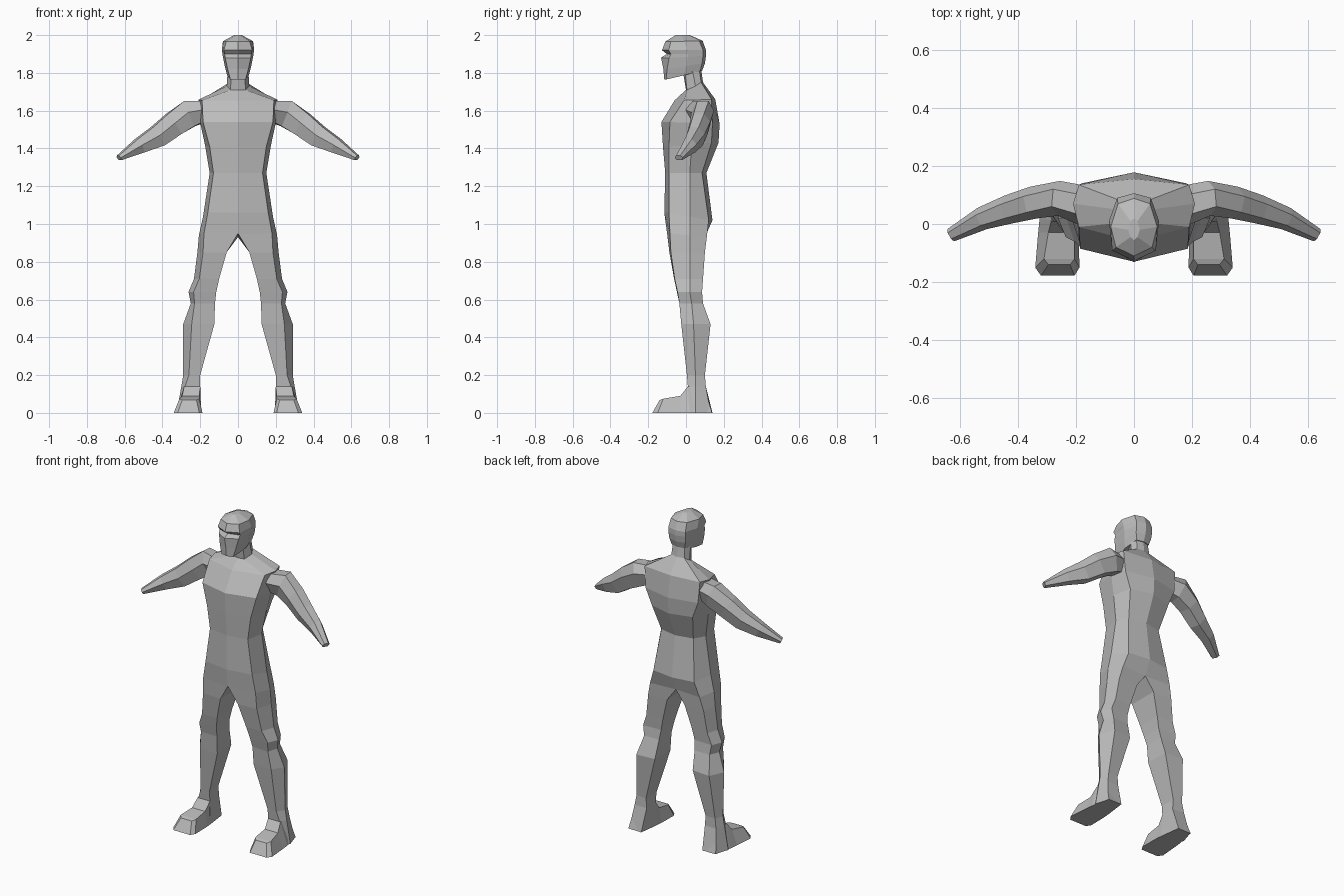
import bpy, bmesh
from mathutils import Vector

skin = bpy.data.materials.new("plain grey")
skin.diffuse_color = (0.5, 0.5, 0.5, 1)


def loft(bm, rings, closed_from=0, caps=(True, True)):
    """Skin a list of point rings; rings before closed_from stay open on the centre plane."""
    rows = [[bm.verts.new(p) for p in ring] for ring in rings]
    n = len(rows[0])
    for k in range(len(rows) - 1):
        a, b = rows[k], rows[k + 1]
        for i in range(n if k >= closed_from else n - 1):
            j = (i + 1) % n
            bm.faces.new((a[i], a[j], b[j], b[i]))
    if caps[0]:
        bm.faces.new(rows[0])
    if caps[1]:
        bm.faces.new(rows[-1])


def finish(name, bm):
    """Mirror across x = 0, weld and make the object."""
    copy = bmesh.ops.duplicate(bm, geom=bm.verts[:] + bm.edges[:] + bm.faces[:])["geom"]
    for g in copy:
        if isinstance(g, bmesh.types.BMVert):
            g.co.x = -g.co.x
    bmesh.ops.remove_doubles(bm, verts=bm.verts[:], dist=0.0005)
    bmesh.ops.recalc_face_normals(bm, faces=bm.faces[:])
    me = bpy.data.meshes.new(name)
    bm.to_mesh(me)
    bm.free()
    me.materials.append(skin)
    bpy.context.collection.objects.link(bpy.data.objects.new(name, me))


def half_ring(zf, zb, yf, xfo, yfo, xs, ys, xbo, ybo, yb):
    """Front centre, front corner, side, back corner, back centre."""
    return [(0, yf, zf), (xfo, yfo, zf), (xs, ys, (zf + zb) / 2), (xbo, ybo, zb), (0, yb, zb)]


def leg_ring(z, xfi, yfi, xfo, yfo, xs, ys, xbo, ybo, xbi, ybi):
    return [(xfi, yfi, z), (xfo, yfo, z), (xs, ys, z), (xbo, ybo, z), (xbi, ybi, z)]


# Body: neck and torso down to the crotch, then on into the legs
torso = [
    (1.80, 1.82, -.015, .035, -.005, .055, .035, .04, .07, .08),
    (1.71, 1.75, .0, .04, .005, .06, .05, .045, .08, .09),
    (1.655, 1.66, -.06, .19, -.01, .21, .07, .19, .135, .155),
    (1.54, 1.53, -.13, .185, -.085, .20, .04, .18, .14, .178),
    (1.41, 1.43, -.122, .15, -.09, .175, .03, .14, .135, .172),
    (1.27, 1.27, -.11, .13, -.09, .15, .02, .11, .085, .108),
    (1.06, 1.02, -.115, .16, -.09, .185, .02, .14, .12, .14),
    (.95, .93, -.10, .18, -.085, .207, .02, .17, .11, .10),
]
legs = [
    (.85, .06, -.088, .185, -.08, .215, .02, .19, .10, .06, .10),
    (.71, .10, -.063, .205, -.06, .233, .02, .21, .09, .10, .085),
    (.64, .115, -.048, .235, -.045, .262, .02, .235, .085, .115, .08),
    (.58, .122, -.032, .23, -.035, .25, .03, .225, .09, .122, .09),
    (.47, .125, -.025, .245, -.025, .29, .04, .25, .13, .13, .12),
    (.20, .20, .005, .26, .005, .29, .05, .27, .10, .205, .10),
    (.14, .20, .01, .28, .01, .30, .05, .28, .105, .20, .10),
    (.0, .195, .0, .31, .0, .325, .05, .30, .13, .21, .14),
]
bm = bmesh.new()
loft(bm, [half_ring(*r) for r in torso] + [leg_ring(*r) for r in legs], len(torso) - 1)
finish("body", bm)

# Head with chin, recessed eye band, brow and crown
head = [
    (1.765, 1.81, -.115, .04, -.105, .058, -.01, .045, .075, .085),
    (1.82, 1.85, -.12, .055, -.10, .07, .0, .055, .085, .10),
    (1.88, 1.89, -.132, .068, -.09, .08, .01, .058, .09, .106),
    (1.90, 1.90, -.102, .07, -.08, .082, .01, .058, .09, .106),
    (1.92, 1.92, -.127, .075, -.092, .086, .01, .058, .09, .106),
    (1.965, 1.97, -.11, .062, -.08, .08, -.01, .055, .07, .088),
    (2.0, 2.0, -.055, .012, -.045, .02, -.02, .012, .01, .02),
]
bm = bmesh.new()
loft(bm, [half_ring(*r) for r in head], len(head))
finish("head", bm)

# Arms: six-sided limbs, centre x y z, half height, half depth
arm = [
    (.16, .06, 1.60, .05, .07),
    (.255, .088, 1.585, .072, .06),
    (.34, .075, 1.53, .064, .056),
    (.425, .052, 1.465, .057, .05),
    (.52, .02, 1.415, .04, .04),
    (.63, -.038, 1.35, .014, .024),
]
rings = []
for i, (x, y, z, hh, hd) in enumerate(arm):
    a, b = arm[max(i - 1, 0)], arm[min(i + 1, len(arm) - 1)]
    axis = (Vector(b[:3]) - Vector(a[:3])).normalized()
    side = Vector((0, 0, 1)).cross(axis).normalized()
    up = axis.cross(side)
    outline = ((.5, 1), (1, .2), (.6, -1), (-.6, -1), (-1, .1), (-.5, 1))
    rings.append([Vector((x, y, z)) + side * hd * s + up * hh * u for s, u in outline])
bm = bmesh.new()
loft(bm, rings)
finish("arms", bm)

# Feet: top y, sole y, top z, top inner x, top outer x, sole inner x, sole outer x
foot = [
    (.095, .138, .14, .205, .28, .21, .30),
    (.01, .02, .14, .20, .285, .195, .325),
    (-.03, -.03, .09, .205, .295, .19, .33),
    (-.12, -.15, .075, .205, .31, .188, .34),
    (-.14, -.178, .068, .22, .295, .205, .32),
]
bm = bmesh.new()
loft(bm, [[(ti, ty, tz), (to, ty, tz), (so, sy, 0), (si, sy, 0)]
          for ty, sy, tz, ti, to, si, so in foot])
finish("feet", bm)
